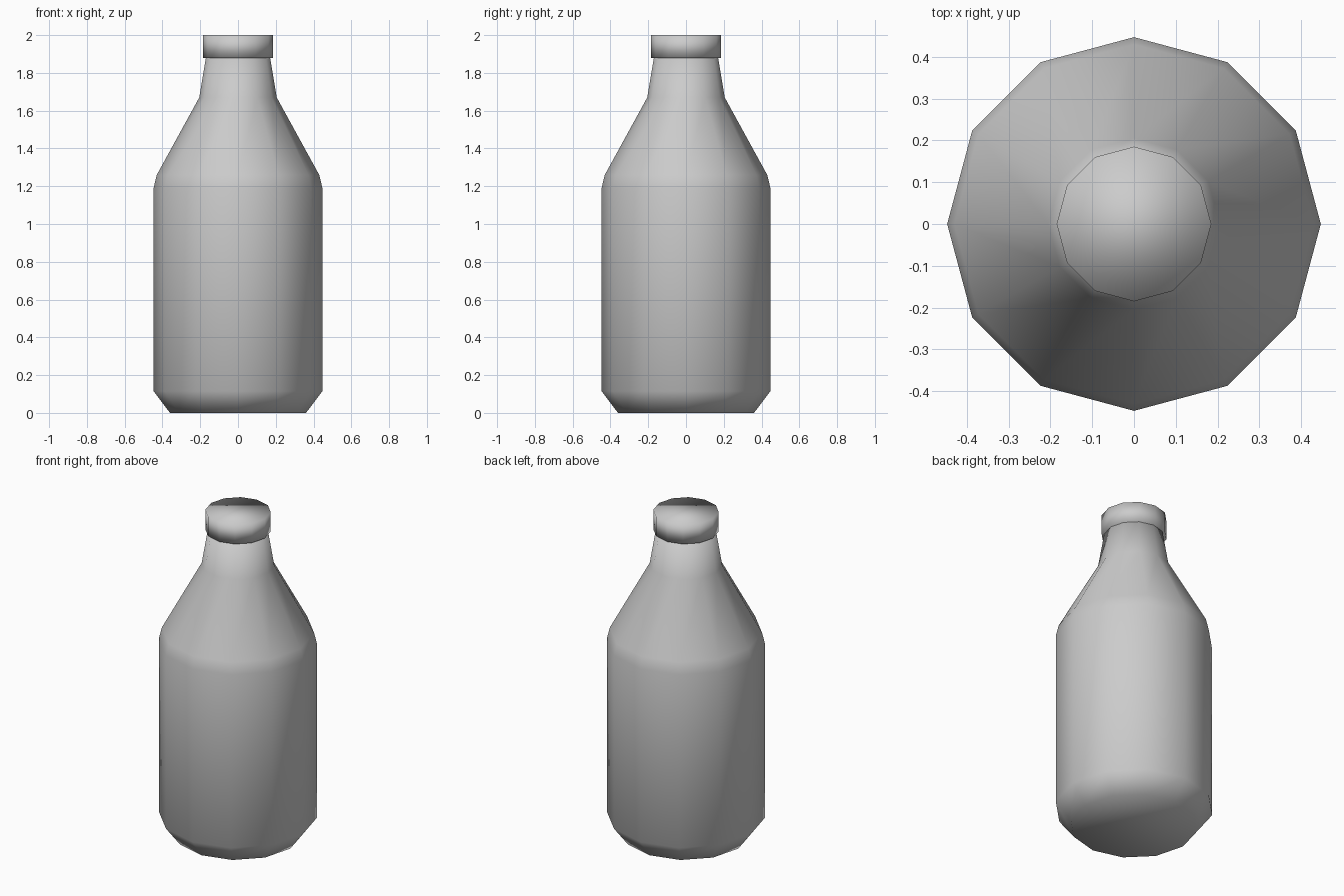
import bpy, bmesh, math

SIDES = 12

cube = bpy.data.objects.get("Cube")
if cube:
    bpy.data.objects.remove(cube)

grey = bpy.data.materials.new("plain grey")
grey.use_nodes = True
colour = (0.6, 0.6, 0.6, 1)
grey.diffuse_color = colour
grey.node_tree.nodes["Principled BSDF"].inputs["Base Color"].default_value = colour


def lathe(name, profile, is_sharp):
    """Spin a (radius, height) profile into a closed solid with chosen sharp edges."""
    bm = bmesh.new()
    rings = []
    for r, z in profile:
        angles = [math.tau * i / SIDES for i in range(SIDES)]
        rings.append([bm.verts.new((r * math.cos(a), r * math.sin(a), z)) for a in angles])
    for low, high in zip(rings, rings[1:]):
        for i in range(SIDES):
            j = (i + 1) % SIDES
            bm.faces.new((low[i], low[j], high[j], high[i]))
    bm.faces.new(rings[0][::-1])
    bm.faces.new(rings[-1])
    for face in bm.faces:
        face.smooth = True
    # Rings bend sharply beyond 35 degrees; upright edges follow the given rule
    for edge in bm.edges:
        a, b = edge.verts
        upright = abs(a.co.z - b.co.z) > 0.001
        if upright:
            edge.smooth = not is_sharp(edge)
        else:
            edge.smooth = edge.calc_face_angle() < math.radians(35)
    mesh = bpy.data.meshes.new(name)
    bm.to_mesh(mesh)
    bm.free()
    mesh.materials.append(grey)
    obj = bpy.data.objects.new(name, mesh)
    bpy.context.collection.objects.link(obj)
    return obj


def alternate_wall_edge(edge):
    """Every second edge of the straight wall is crisp."""
    a, b = edge.verts
    angle = math.degrees(math.atan2(a.co.y, a.co.x))
    return abs(a.co.z - b.co.z) > 0.8 and round(angle / 30) % 2 == 0


# Bottle: chamfered foot, straight wall, sloping shoulder and tapered neck
lathe("bottle_body",
      [(0.36, 0), (0.447, 0.115), (0.447, 1.19), (0.43, 1.26),
       (0.205, 1.67), (0.17, 1.88)],
      alternate_wall_edge)

# Cap: short faceted disc
lathe("bottle_cap", [(0.185, 1.88), (0.185, 2.0)], lambda edge: True)
